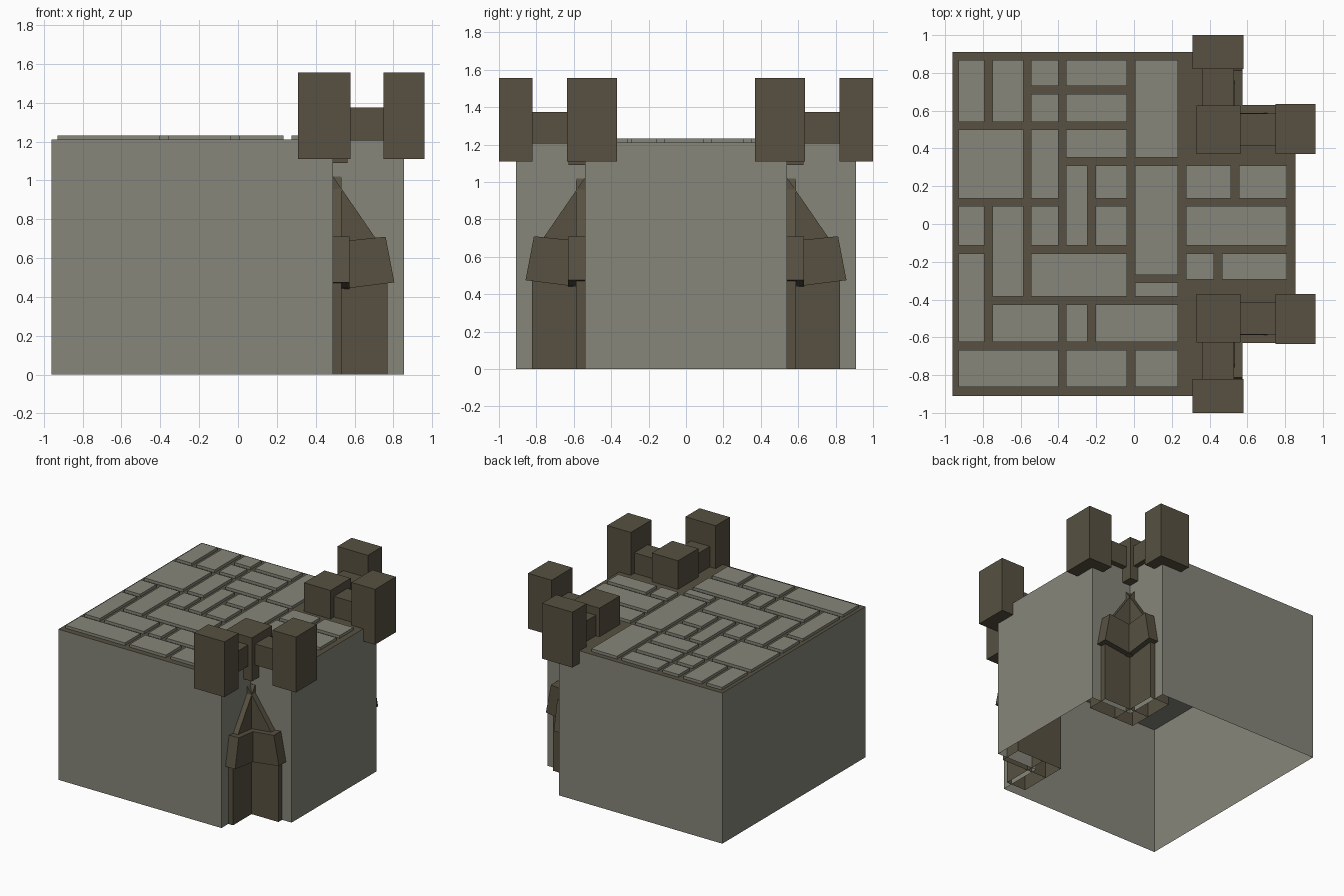
import bpy, bmesh

if "Cube" in bpy.data.objects:
    bpy.data.objects.remove(bpy.data.objects["Cube"])


def material(name, rgb):
    m = bpy.data.materials.new(name)
    m.diffuse_color = (*rgb, 1)
    m.use_nodes = True
    m.node_tree.nodes["Principled BSDF"].inputs["Base Color"].default_value = m.diffuse_color
    return m


LIGHT = material("light_stone", (0.238, 0.238, 0.195))
DARK = material("dark_stone", (0.095, 0.082, 0.053))


def prism(name, ring_a, ring_b, mats, open_base=False, top_index=0):
    """Solid between two matching rings of points."""
    bm = bmesh.new()
    a = [bm.verts.new(p) for p in ring_a]
    b = [bm.verts.new(p) for p in ring_b]
    n = len(a)
    bm.faces.new(a)
    bm.faces.new(b)
    for i in range(n):
        j = (i + 1) % n
        bm.faces.new((a[i], a[j], b[j], b[i]))
    bmesh.ops.recalc_face_normals(bm, faces=bm.faces[:])
    for f in bm.faces:
        if f.normal.z > 0.9:
            f.material_index = top_index
    if open_base:
        low = [f for f in bm.faces if all(v.co.z < 0.001 for v in f.verts)]
        bmesh.ops.delete(bm, geom=low, context='FACES')
    me = bpy.data.meshes.new(name)
    bm.to_mesh(me)
    bm.free()
    for m in mats:
        me.materials.append(m)
    ob = bpy.data.objects.new(name, me)
    bpy.context.collection.objects.link(ob)
    return ob


def box(name, x, y, z, mat):
    base = [(x[0], y[0]), (x[1], y[0]), (x[1], y[1]), (x[0], y[1])]
    return prism(name, [(*p, z[0]) for p in base], [(*p, z[1]) for p in base], [mat])


# Main block: hollow, open below, two square notches on the right corners
outline = [(-.96, -.91), (.49, -.91), (.49, -.54), (.855, -.54),
           (.855, .54), (.49, .54), (.49, .91), (-.96, .91)]
prism("tower_block", [(*p, 0) for p in outline], [(*p, 1.21) for p in outline],
      [LIGHT, DARK], open_base=True, top_index=1)

# Ceiling inside the block
me = bpy.data.meshes.new("inner_ceiling")
me.from_pydata([(x, y, 1.04) for x, y in reversed(outline)], [], [list(range(8))])
me.materials.append(LIGHT)
bpy.context.collection.objects.link(bpy.data.objects.new("inner_ceiling", me))

# Paving: joint lines, then slabs as row spans for each column span
X = [-.95, -.77, -.565, -.38, -.225, -.015, .255, .445, .535, .83]
Y = [.89, .71, .52, .33, .115, -.135, -.29, -.315, -.405, -.645, -.885]
slabs = {
    (0, 1): [(0, 2), (4, 5), (5, 9)], (1, 2): [(0, 2), (4, 8)], (0, 2): [(2, 4)],
    (2, 3): [(0, 1), (1, 2), (2, 4), (4, 5)],
    (3, 5): [(0, 1), (1, 2), (2, 3), (9, 10)],
    (5, 6): [(0, 3), (3, 6), (6, 8), (9, 10)],
    (3, 4): [(3, 5), (8, 9)], (4, 5): [(3, 4), (4, 5)], (2, 5): [(5, 8)],
    (1, 3): [(8, 9)], (4, 6): [(8, 9)], (0, 3): [(9, 10)],
    (6, 8): [(3, 4)], (8, 9): [(3, 4)], (6, 9): [(4, 5)],
    (6, 7): [(5, 7)], (7, 9): [(5, 7)],
}
G = .021
for (c0, c1), rows in slabs.items():
    for r0, r1 in rows:
        box("paving_slab", (X[c0] + G, X[c1] - G), (Y[r1] + G, Y[r0] - G), (1.205, 1.232), LIGHT)

# Buttress profiles: (distance outward, height)
fin = [(.36, 0), (.77, 0), (.77, .613), (.49, 1.02), (.36, 1.02)]
cap = [(.45, .43), (.805, .475), (.76, .71), (.45, .678)]


def across(profile, half, along_x, side):
    """The profile as two rings, facing along x or along y."""
    rings = []
    for w in (-half, half):
        if along_x:
            rings.append([(d, side * (.5 + w), z) for d, z in profile])
        else:
            rings.append([(.445 + w, side * (d + .053), z) for d, z in profile])
    return rings


for s, end in ((-1, "front"), (1, "back")):
    # Buttress fins with tilted caps in the notch
    for along_x in (True, False):
        prism(f"{end}_buttress_fin", *across(fin, .087, along_x, s), [DARK], open_base=True)
        prism(f"{end}_buttress_cap", *across(cap, .13, along_x, s), [DARK])
    # Battlement: two tall merlons, a corner block and two links
    box(f"{end}_outer_merlon", (.31, .58), (s * .82, s * 1.0), (1.11, 1.555), DARK)
    box(f"{end}_side_merlon", (.75, .96), (s * .37, s * .635), (1.11, 1.555), DARK)
    box(f"{end}_corner_block", (.33, .563), (s * .37, s * .628), (1.09, 1.44), DARK)
    box(f"{end}_outer_link", (.362, .53), (s * .6, s * .84), (1.205, 1.375), DARK)
    box(f"{end}_side_link", (.54, .77), (s * .415, s * .585), (1.205, 1.375), DARK)
